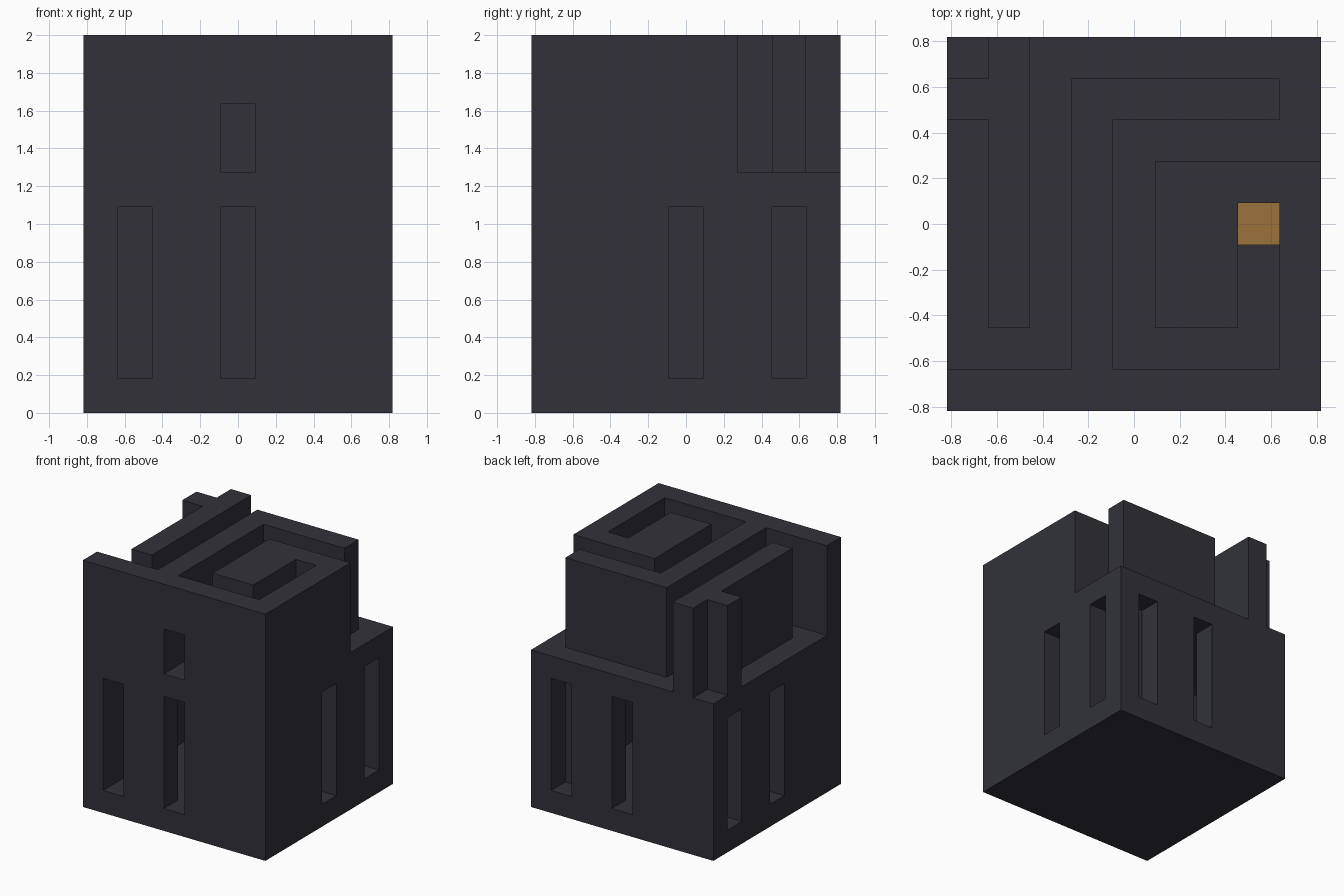
import bpy
import bmesh
from math import radians
from mathutils import Vector

if "Cube" in bpy.data.objects:
    bpy.data.objects.remove(bpy.data.objects["Cube"], do_unlink=True)

UNIT = 2 / 11            # size of one building block
SIDE, TOP = 9, 11        # blocks across and up


def material(name, rgb):
    mat = bpy.data.materials.new(name)
    mat.use_nodes = True
    color = (*rgb, 1)
    mat.diffuse_color = color
    mat.node_tree.nodes["Principled BSDF"].inputs["Base Color"].default_value = color
    return mat


def block(x, y, z):
    """Cells of a box, each range given as first and last block."""
    return {(i, j, k)
            for i in range(x[0], x[1] + 1)
            for j in range(y[0], y[1] + 1)
            for k in range(z[0], z[1] + 1)}


def build(name, cells, mat):
    """Skin the outside of a set of cells and merge the flat faces."""
    bm = bmesh.new()
    offset = Vector((SIDE / 2, SIDE / 2, 0))
    for cell in cells:
        for axis in range(3):
            for side in (0, 1):
                step = list(cell)
                step[axis] += 2 * side - 1
                if tuple(step) in cells:
                    continue
                u, v = (axis + 1) % 3, (axis + 2) % 3
                ring = []
                for du, dv in ((0, 0), (1, 0), (1, 1), (0, 1)):
                    p = Vector(cell)
                    p[axis] += side
                    p[u] += du
                    p[v] += dv
                    ring.append(bm.verts.new((p - offset) * UNIT))
                bm.faces.new(ring if side else ring[::-1])
    bmesh.ops.remove_doubles(bm, verts=bm.verts, dist=UNIT / 100)
    bmesh.ops.dissolve_limit(bm, angle_limit=radians(1), verts=bm.verts, edges=bm.edges)
    mesh = bpy.data.meshes.new(name)
    bm.to_mesh(mesh)
    bm.free()
    mesh.materials.append(mat)
    obj = bpy.data.objects.new(name, mesh)
    bpy.context.collection.objects.link(obj)
    return obj


stone = material("dark stone", (0.032, 0.031, 0.042))
gold = material("gold", (0.33, 0.175, 0.044))

ALL, INNER = (0, SIDE - 1), (1, SIDE - 2)
ROOM, UPPER = (1, 5), (7, TOP - 1)

# Lower storey: closed box with a hollow room and two inner columns
cells = block(ALL, ALL, (0, 6)) - block(INNER, INNER, ROOM)
cells |= block((4, 4), (4, 4), ROOM) | block((7, 7), (7, 7), ROOM)

# Tall slots in all four sides
for i in (1, 4):
    cells -= block((i, i), (0, 0), ROOM)
for i in (4, 7):
    cells -= block((i, i), (8, 8), ROOM)
    for x in (0, 8):
        cells -= block((x, x), (i, i), ROOM)

# Maze walls on the roof
for x, y in (
    (ALL, (0, 0)),          # front wall
    ((8, 8), (0, 5)),       # side wall
    ((3, 3), (0, 7)),       # long dividing wall
    ((3, 7), (7, 7)),       # rear wall
    ((5, 6), (2, 5)),       # core
    ((7, 7), (5, 5)),       # link from core to side wall
    ((1, 1), (2, 8)),       # outer wall
    ((0, 0), (7, 7)),       # stub
):
    cells |= block(x, y, UPPER)

# Small upper window in the front wall
cells -= block((4, 4), (0, 0), (7, 8))
build("maze_tower", cells, stone)

# Gold block at the end of the spiral passage
build("gold_block", block((7, 7), (4, 4), (7, 7)), gold)
